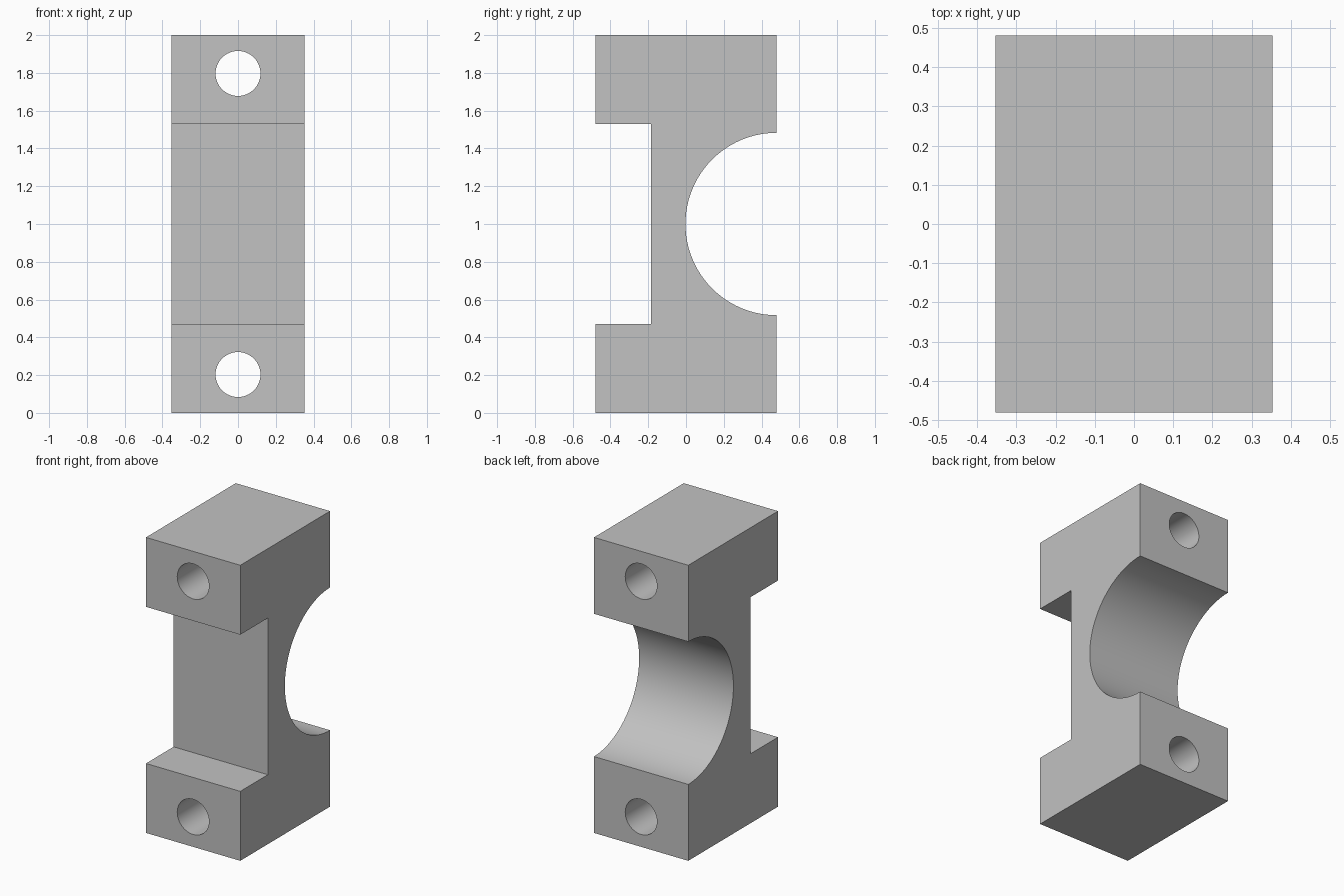
import bpy
import bmesh
from math import sin, cos, pi

cube = bpy.data.objects.get("Cube")
if cube:
    bpy.data.objects.remove(cube, do_unlink=True)

HALF_W, HALF_D, HEIGHT = 0.353, 0.48, 2.0
MID = HEIGHT / 2
NOTCH_Y, NOTCH_HALF = -0.185, 0.53
BORE_R, BORE_STEPS = 0.483, 48
HOLE_R, HOLE_OFFSET = 0.119, 0.797

grey = bpy.data.materials.new("plain grey")
grey.use_nodes = True
colour = (0.54, 0.54, 0.54, 1)
grey.diffuse_color = colour
grey.node_tree.nodes["Principled BSDF"].inputs["Base Color"].default_value = colour


def link(name, bm):
    bmesh.ops.recalc_face_normals(bm, faces=bm.faces)
    mesh = bpy.data.meshes.new(name)
    bm.to_mesh(mesh)
    bm.free()
    mesh.materials.append(grey)
    obj = bpy.data.objects.new(name, mesh)
    bpy.context.collection.objects.link(obj)
    return obj


def extrude_profile(name, points):
    """Extrude a closed (y, z) outline across the full width."""
    bm = bmesh.new()
    face = bm.faces.new([bm.verts.new((-HALF_W, y, z)) for y, z in points])
    geom = bmesh.ops.extrude_face_region(bm, geom=[face])["geom"]
    moved = [g for g in geom if isinstance(g, bmesh.types.BMVert)]
    bmesh.ops.translate(bm, verts=moved, vec=(2 * HALF_W, 0, 0))
    return link(name, bm)


def cylinder_along_y(name, z):
    n = 48
    bm = bmesh.new()
    ring = [bm.verts.new((HOLE_R * cos(2 * pi * i / n), -1,
                          z + HOLE_R * sin(2 * pi * i / n))) for i in range(n)]
    face = bm.faces.new(ring)
    geom = bmesh.ops.extrude_face_region(bm, geom=[face])["geom"]
    moved = [g for g in geom if isinstance(g, bmesh.types.BMVert)]
    bmesh.ops.translate(bm, verts=moved, vec=(0, 2, 0))
    return link(name, bm)


# Block outline: square notch in front, half-round bore behind
low, high = MID - NOTCH_HALF, MID + NOTCH_HALF
bore = [(HALF_D - BORE_R * sin(pi * i / BORE_STEPS),
         MID - BORE_R * cos(pi * i / BORE_STEPS)) for i in range(BORE_STEPS + 1)]
outline = ([(-HALF_D, 0), (HALF_D, 0)] + bore
           + [(HALF_D, HEIGHT), (-HALF_D, HEIGHT), (-HALF_D, high),
              (NOTCH_Y, high), (NOTCH_Y, low), (-HALF_D, low)])
block = extrude_profile("clamp_block", outline)

# Bolt holes through both ends
bpy.ops.object.select_all(action="DESELECT")
block.select_set(True)
bpy.context.view_layer.objects.active = block
for side in (-1, 1):
    cutter = cylinder_along_y("bolt_hole_cutter", MID + side * HOLE_OFFSET)
    cutter.hide_render = True
    mod = block.modifiers.new("bolt_hole", "BOOLEAN")
    mod.operation = "DIFFERENCE"
    mod.solver = "EXACT"
    mod.object = cutter
    bpy.ops.object.modifier_apply(modifier=mod.name)
    bpy.data.objects.remove(cutter, do_unlink=True)

# Smooth the round walls, keep the block edges sharp
bpy.ops.object.shade_smooth_by_angle(angle=pi / 6)
